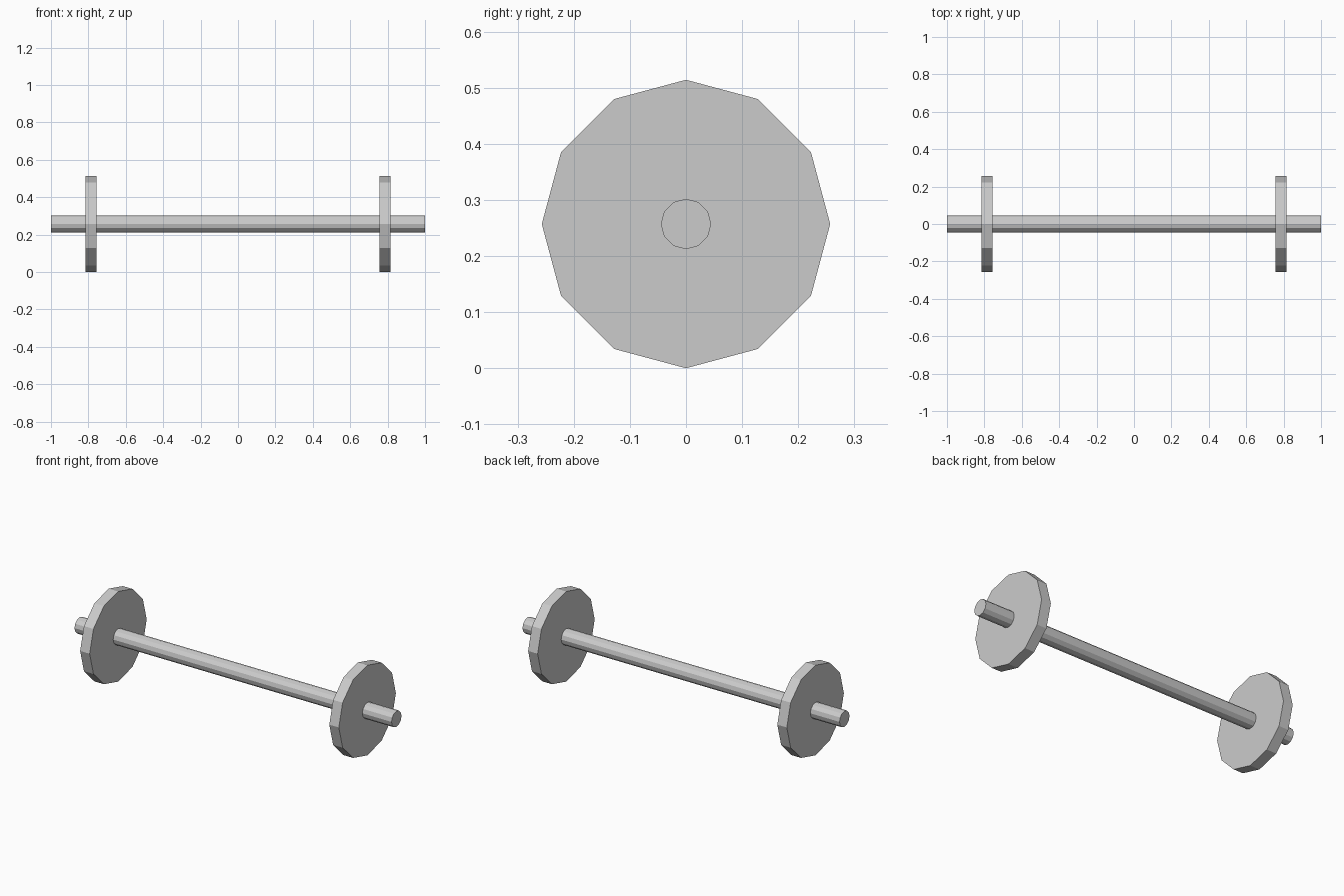
import bpy
from math import pi

if "Cube" in bpy.data.objects:
    bpy.data.objects.remove(bpy.data.objects["Cube"])

SIDES = 12
WHEEL_RADIUS = 0.257
AXLE_RADIUS = 0.045
WHEEL_WIDTH = 0.06
WHEEL_X = 0.786


def x_cylinder(name, radius, length, x=0.0):
    """Flat-shaded low-poly cylinder lying along x at axle height."""
    bpy.ops.mesh.primitive_cylinder_add(
        vertices=SIDES, radius=radius, depth=length,
        location=(x, 0, WHEEL_RADIUS), rotation=(0, pi / 2, 0))
    obj = bpy.context.object
    obj.name = name
    return obj


# Long bar through both wheels
x_cylinder("axle", AXLE_RADIUS, 2.0)

# Wheel discs, one near each end
for side, sign in (("left", -1), ("right", 1)):
    x_cylinder(f"wheel_{side}", WHEEL_RADIUS, WHEEL_WIDTH, sign * WHEEL_X)
